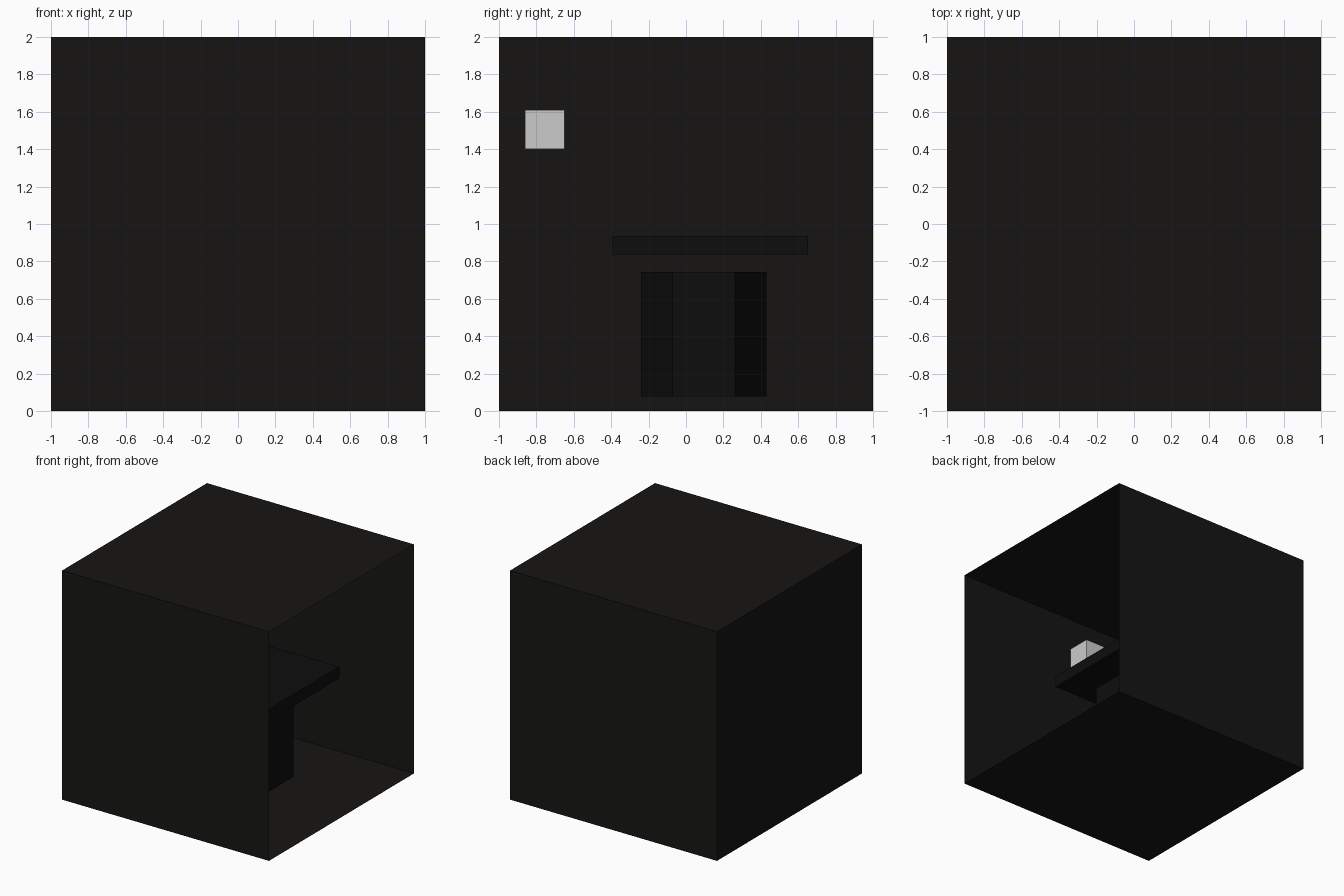
import bpy, bmesh
from math import radians
from mathutils import Matrix

if "Cube" in bpy.data.objects:
    bpy.data.objects.remove(bpy.data.objects["Cube"])


def material(name, rgb):
    m = bpy.data.materials.new(name)
    m.diffuse_color = (*rgb, 1)
    m.use_nodes = True
    m.node_tree.nodes["Principled BSDF"].inputs["Base Color"].default_value = m.diffuse_color
    return m


def finish(name, bm, mat=None):
    me = bpy.data.meshes.new(name)
    bm.to_mesh(me)
    bm.free()
    ob = bpy.data.objects.new(name, me)
    bpy.context.collection.objects.link(ob)
    if mat:
        me.materials.append(mat)
    return ob


def box(name, centre, size, mat=None, open_right=False):
    bm = bmesh.new()
    bmesh.ops.create_cube(bm, size=1,
                          matrix=Matrix.Translation(centre) @ Matrix.Diagonal((*size, 1)))
    if open_right:
        bm.normal_update()
        right = [f for f in bm.faces if f.normal.x > 0.9]
        bmesh.ops.delete(bm, geom=right, context='FACES_ONLY')
        bmesh.ops.reverse_faces(bm, faces=bm.faces[:])  # normals face into the room
    return finish(name, bm, mat)


dark_wall = material("dark_wall", (0.008, 0.0075, 0.007))
dark_table = material("dark_table", (0.004, 0.004, 0.004))

# Room shell: thin walls, floor and ceiling, open on the right
box("room", (0, 0, 1), (2, 2, 2), dark_wall, open_right=True)

# Table: square slab floating just above a hexagonal pedestal
box("table_top", (0, 0.13, 0.887), (1.045, 1.045, 0.1), dark_table)

bm = bmesh.new()
bmesh.ops.create_cone(bm, cap_ends=True, segments=6, radius1=0.335, radius2=0.335, depth=0.666,
                      matrix=Matrix.Translation((0.06, 0.095, 0.41)))
# Turn so that two corners point along y
if max(v.co.y for v in bm.verts) < 0.095 + 0.33:
    bmesh.ops.rotate(bm, verts=bm.verts[:], cent=(0.06, 0.095, 0.41),
                     matrix=Matrix.Rotation(radians(30), 3, 'Z'))
finish("table_pedestal", bm, dark_table)

# Lamp: small pale cube near the front wall
box("lamp", (-0.135, -0.755, 1.505), (0.21, 0.21, 0.21))
